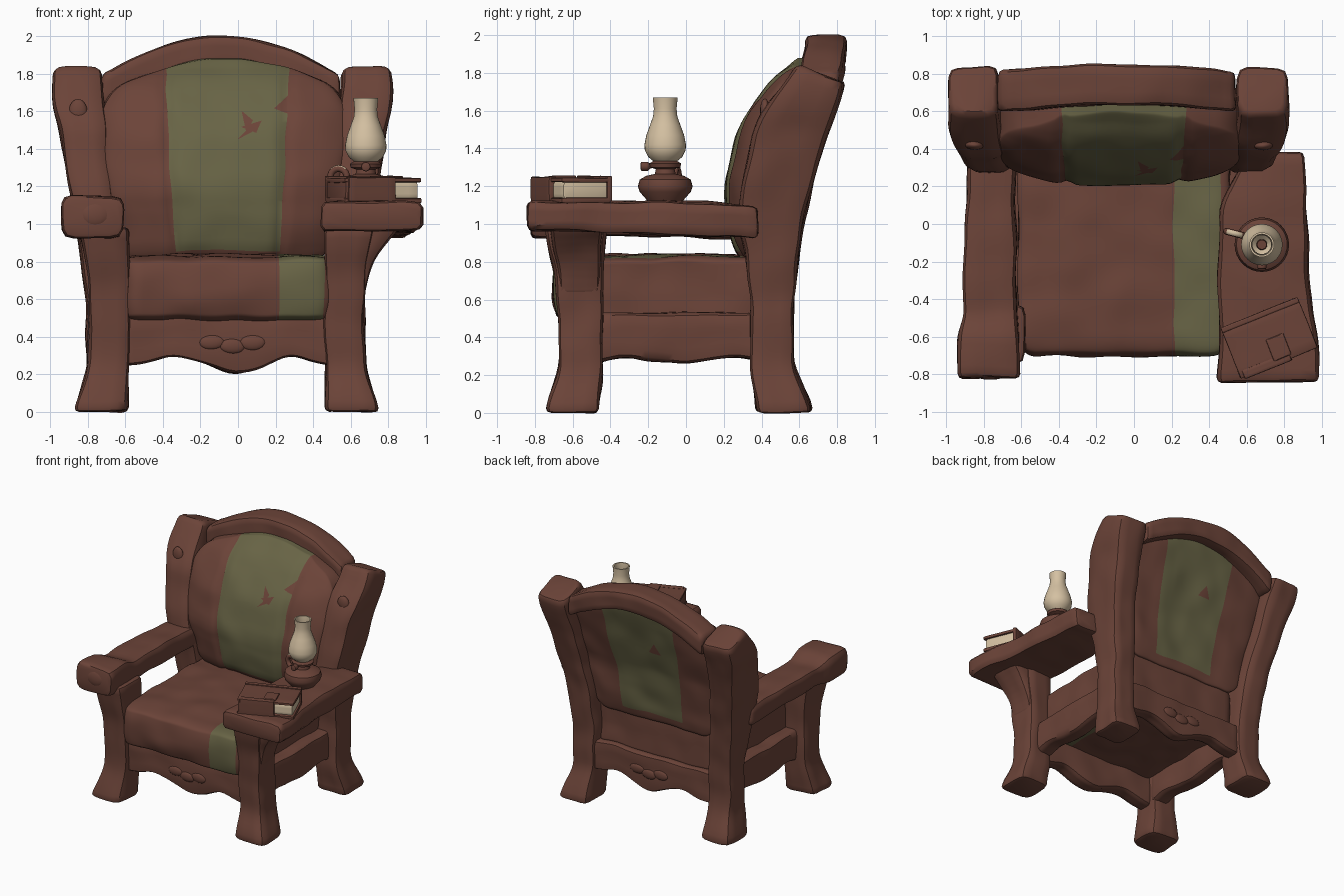
import bpy, bmesh, math
from mathutils import Vector, noise

if "Cube" in bpy.data.objects:
    bpy.data.objects.remove(bpy.data.objects["Cube"], do_unlink=True)


def material(name, rgb):
    m = bpy.data.materials.new(name)
    m.use_nodes = True
    m.diffuse_color = (*rgb, 1)
    m.node_tree.nodes["Principled BSDF"].inputs["Base Color"].default_value = (*rgb, 1)
    return m


WOOD = material("red brown", (0.148, 0.057, 0.04))
GREEN = material("olive green", (0.138, 0.127, 0.06))
CREAM = material("warm cream", (0.66, 0.53, 0.36))
CX = -0.06  # centre line of the chair


def finish(bm, name, mats, wobble=0.0, angle=40):
    bmesh.ops.recalc_face_normals(bm, faces=bm.faces)
    for v in bm.verts:
        v.co += wobble * noise.noise_vector(v.co * 5)
    me = bpy.data.meshes.new(name)
    bm.to_mesh(me)
    bm.free()
    for m in mats:
        me.materials.append(m)
    ob = bpy.data.objects.new(name, me)
    bpy.context.collection.objects.link(ob)
    bpy.ops.object.select_all(action="DESELECT")
    ob.select_set(True)
    bpy.context.view_layer.objects.active = ob
    bpy.ops.object.shade_smooth_by_angle(angle=math.radians(angle))
    return ob


def lerp(table, t):
    """Row of the table at t, straight between neighbours."""
    if t <= table[0][0]:
        return table[0][1:]
    for a, b in zip(table, table[1:]):
        if t <= b[0]:
            f = (t - a[0]) / (b[0] - a[0])
            return [p + (q - p) * f for p, q in zip(a[1:], b[1:])]
    return table[-1][1:]


def soft(table, t, d=0.05):
    rows = [lerp(table, t + k * d) for k in (-1, 0, 1)]
    return [sum(c) / 3 for c in zip(*rows)]


def beam(name, axis, table, mat=WOOD, rings=30, sides=28, power=6, edge=0.025,
         wobble=0.012, mirror=False, blend=0.04, tilt=0.0):
    """Rounded-box bar along an axis; rows are (t, low1, high1, low2, high2)."""
    bm = bmesh.new()
    t0, t1 = table[0][0], table[-1][0]
    steps = [(t0, edge), (t0 + edge * 0.3, edge * 0.3)]
    steps += [(t0 + edge + (t1 - t0 - 2 * edge) * i / rings, 0) for i in range(rings + 1)]
    steps += [(t1 - edge * 0.3, edge * 0.3), (t1, edge)]
    loops = []
    for t, inset in steps:
        a0, a1, b0, b1 = soft(table, t, blend)
        loop = []
        for k in range(sides):
            ang = math.tau * (k + 0.5) / sides
            c, s = math.cos(ang), math.sin(ang)
            r = (abs(c) ** power + abs(s) ** power) ** (-1 / power)
            p = [(a0 + a1) / 2 + c * r * ((a1 - a0) / 2 - inset),
                 (b0 + b1) / 2 + s * r * ((b1 - b0) / 2 - inset)]
            p.insert(axis, t - tilt * (t / t1) ** 6 * s * r)
            if mirror:
                p[0] = 2 * CX - p[0]
            loop.append(bm.verts.new(p))
        loops.append(loop)
    for l, m in zip(loops, loops[1:]):
        for k in range(sides):
            j = (k + 1) % sides
            bm.faces.new((l[k], l[j], m[j], m[k]))
    bm.faces.new(loops[0])
    bm.faces.new(loops[-1])
    return finish(bm, name, [mat], wobble)


def pillow(name, warp, cuts, is_green, grid=40, radius=0.25):
    """Rounded cube pushed into shape, cut along lines (x, z, x, z, reach)."""
    bm = bmesh.new()
    bmesh.ops.create_cube(bm, size=2)
    bmesh.ops.subdivide_edges(bm, edges=bm.edges[:], cuts=grid, use_grid_fill=True)
    for v in bm.verts:
        core = Vector([max(radius - 1, min(1 - radius, c)) for c in v.co])
        v.co = warp(*(core + (v.co - core).normalized() * radius))
    for x0, z0, x1, z1, reach in cuts:
        middle = Vector(((x0 + x1) / 2, (z0 + z1) / 2))
        faces = [f for f in bm.faces if (f.calc_center_median().xz - middle).length < reach]
        edges = {e for f in faces for e in f.edges}
        verts = {v for f in faces for v in f.verts}
        bmesh.ops.bisect_plane(bm, geom=[*verts, *edges, *faces], plane_co=(x0, 0, z0),
                               plane_no=(z1 - z0, 0, x0 - x1))
    for f in bm.faces:
        f.material_index = int(is_green(f.calc_center_median()))
    return finish(bm, name, [WOOD, GREEN], 0.015, 60)


def lathe(name, profile, centre, mat, sides=32):
    bm = bmesh.new()
    loops = [[bm.verts.new((centre[0] + r * math.cos(math.tau * k / sides),
                            centre[1] + r * math.sin(math.tau * k / sides), z))
              for k in range(sides)] for r, z in profile]
    for l, m in zip(loops, loops[1:]):
        for k in range(sides):
            j = (k + 1) % sides
            bm.faces.new((l[k], l[j], m[j], m[k]))
    return finish(bm, name, [mat])


def blob(name, centre, size):
    bm = bmesh.new()
    bmesh.ops.create_uvsphere(bm, u_segments=16, v_segments=10, radius=1)
    for v in bm.verts:
        v.co = Vector(centre) + Vector([a * b for a, b in zip(v.co, size)])
    return finish(bm, name, [WOOD], 0.008)


# Legs and tall back posts, which lean slightly to one side as they rise
front_leg = [(0, .465, .75, -.74, -.46), (.04, .465, .745, -.735, -.46), (.24, .465, .68, -.67, -.44),
             (.5, .455, .67, -.67, -.44), (.75, .455, .68, -.7, -.44), (.98, .455, .73, -.75, -.42)]
post = [(0, .465, .74, .37, .67), (.04, .465, .735, .37, .665), (.24, .465, .68, .34, .57),
        (.6, .465, .68, .34, .57), (.85, .48, .71, .31, .6), (1, .5, .725, .27, .62),
        (1.2, .53, .765, .29, .67), (1.5, .555, .81, .36, .75), (1.62, .565, .845, .43, .79),
        (1.72, .57, .85, .52, .83), (1.8, .58, .84, .59, .84)]
for side, flip, lean in (("left", False, -.014), ("right", True, .014)):
    beam(side + "_front_leg", 2, front_leg, mirror=flip)
    beam(side + "_back_post", 2, [(z, a + lean * z, b + lean * z, c, d) for z, a, b, c, d in post],
         rings=44, mirror=flip, tilt=.04)
    beam(side + "_apron", 1, [(-.5, .46, .6, .26, .53), (-.32, .46, .6, .3, .53), (-.2, .46, .6, .28, .53),
                              (-.03, .46, .6, .255, .53), (.15, .46, .6, .28, .53), (.28, .46, .6, .3, .53),
                              (.42, .46, .6, .27, .53)], mirror=flip)
    x = 2 * CX - .73 if flip else .69
    blob(side + "_post_boss", (x, .42, 1.6), (.05, .025, .065))

# Flared brackets under the arms
beam("wide_arm_bracket", 2, [(.62, .55, .67, -.66, -.46), (.75, .55, .7, -.68, -.46),
                             (.88, .55, .77, -.7, -.45), (1, .55, .87, -.72, -.44)])
beam("slim_arm_bracket", 2, [(.6, -.78, -.64, -.66, -.46), (.8, -.81, -.64, -.68, -.46),
                             (1, -.86, -.64, -.72, -.44)])

# Wavy aprons at the front and back
wave = [(-.62, .25), (-.52, .25), (-.42, .28), (-.34, .3), (-.24, .28), (-.14, .235), (-.03, .195),
        (.1, .23), (.2, .27), (.3, .3), (.4, .26), (.52, .25)]
for name, y0, y1, face in (("front_apron", -.63, -.5, -.625), ("back_apron", .42, .54, .535)):
    beam(name, 0, [(x, y0, y1, z, .51) for x, z in wave], power=8)
    for i, dx in enumerate((-.11, 0, .11)):
        blob(f"{name}_leaf_{i}", (-.03 + dx, face, .37 - .02 * (i == 1)), (.07, .018, .04))

# Arm rests: slim on one side, table-wide on the other
beam("slim_arm", 1, [(-.82, -.94, -.61, .92, 1.15), (-.56, -.94, -.61, .92, 1.15), (-.5, -.91, -.62, .94, 1.1),
                     (0, -.9, -.63, .93, 1.1), (.38, -.88, -.63, .92, 1.08)])
blob("slim_arm_knob", (-.76, -.8, 1.05), (.085, .03, .075))
beam("wide_arm", 1, [(-.84, .44, .98, .96, 1.12), (-.6, .45, .98, .96, 1.12), (-.3, .45, .93, .95, 1.12),
                     (.1, .46, .92, .93, 1.12), (.25, .53, .91, .93, 1.1), (.38, .6, .9, .92, 1.09)], power=9)

# Arched top rail
arch = [i * .09 - .63 for i in range(15)]
beam("top_rail", 0, [(d - .09, .63 - .08 * d * d, .85 - .1 * d * d, 1.835 - .55 * d * d, 2.0 - .53 * d * d)
                     for d in arch], rings=40)


# Seat cushion
def seat_shape(u, v, w):
    y = -.09 + .58 * v - (.035 * (1 - w * w) if v < -.5 else 0)
    return Vector((-.055 + .56 * u, y, .655 + w * (.17 + .015 * (1 - u * u) * (1 - v * v))))


pillow("seat_cushion", seat_shape, [(x, 0, x, 1, 9) for x in (.215, .455)],
       lambda c: .215 < c.x < .455 and c.y < .3, radius=.17)

# Back cushion with a torn fabric stripe
front_y = [(.78, .3), (.85, .25), (1.0, .22), (1.2, .2), (1.35, .23), (1.5, .28), (1.65, .36),
           (1.78, .46), (1.88, .6)]
rear_y = [(.78, .52), (1.2, .57), (1.5, .66), (1.88, .77)]
half_w = [(.78, .53), (1.1, .6), (1.5, .655), (1.9, .655)]
stripe = [(.85, -.33, .22), (1.8, -.39, .28)]
front_tears = [((.02, 1.6), (.085, 1.55), (.05, 1.48)), ((.135, 1.55), (.02, 1.51), (.105, 1.48)),
               ((.075, 1.52), (.0, 1.44), (.09, 1.49)), ((.285, 1.69), (.2, 1.62), (.275, 1.58))]
rear_tear = ((-.11, 1.45), (-.22, 1.44), (-.17, 1.54))


def sides_of(tri):
    return list(zip(tri, tri[1:] + tri[:1]))


def inside(c, tri):
    turn = [(q[0] - p[0]) * (c.z - p[1]) - (q[1] - p[1]) * (c.x - p[0]) > 0 for p, q in sides_of(tri)]
    return len(set(turn)) == 1


def back_shape(u, v, w):
    z = .79 + (w + 1) / 2 * (1.09 - .2 * u * u)
    x = -.07 + soft(half_w, z)[0] * u
    f, r = soft(front_y, z)[0], soft(rear_y, z)[0]
    seam = sum(math.exp(-((x - s) / .03) ** 2) for s in lerp(stripe, z))
    f += .09 * abs(u) ** 3 + .02 * seam
    return Vector((x, (f + r) / 2 + v * (r - f) / 2, z))


def back_green(c):
    left, right = lerp(stripe, c.z)
    torn = any(inside(c, t) for t in (front_tears if c.y < .5 else [rear_tear]))
    return left < c.x < right and c.z > .86 and not torn


back_cuts = [(stripe[0][k], .85, stripe[1][k], 1.8, 9) for k in (1, 2)]
back_cuts += [(*p, *q, .08) for t in (*front_tears, rear_tear) for p, q in sides_of(t)]
pillow("back_cushion", back_shape, back_cuts, back_green, grid=48, radius=.22)

# Oil lamp
LAMP = (.68, -.11)
lathe("lamp_base", [(0, 1.1), (.09, 1.11), (.1, 1.13), (.135, 1.17), (.145, 1.2), (.135, 1.235), (.1, 1.255),
                    (.055, 1.265), (.05, 1.29), (.08, 1.3), (.085, 1.32), (.06, 1.335), (.03, 1.335),
                    (.025, 1.42), (0, 1.42)], LAMP, WOOD)
lathe("lamp_glass", [(.06, 1.33), (.09, 1.355), (.108, 1.39), (.11, 1.42), (.1, 1.47), (.08, 1.525), (.064, 1.57),
                     (.06, 1.61), (.066, 1.67), (.056, 1.67), (.05, 1.6), (.07, 1.52), (.09, 1.42), (.02, 1.35)],
      LAMP, CREAM)
beam("lamp_key", 1, [(-.24, .655, .705, 1.28, 1.33), (-.2, .655, .705, 1.28, 1.33), (-.19, .67, .69, 1.295, 1.315),
                     (-.1, .67, .69, 1.295, 1.315)], power=2, edge=.008, wobble=0, blend=.005, sides=16)
bpy.ops.mesh.primitive_torus_add(major_radius=.045, minor_radius=.018, major_segments=24, minor_segments=8,
                                 location=(.535, -.05, 1.25), rotation=(math.pi / 2, 0, -.25))
handle = bpy.context.object
handle.name = "lamp_handle"
handle.data.materials.append(WOOD)
handle.data.materials.append(CREAM)
for face in handle.data.polygons:  # worn top of the handle
    face.material_index = int(face.normal.y > .6 and face.center.y > .035)
bpy.ops.object.shade_smooth()

# Thick book resting at a slant on the wide arm
for name, mat, x0, x1, y0, y1, z0, z1 in (
        ("book_lower_cover", WOOD, -.22, .22, -.14, .14, 1.11, 1.14),
        ("book_pages", CREAM, -.19, .205, -.125, .13, 1.13, 1.225),
        ("book_upper_cover", WOOD, -.22, .22, -.14, .14, 1.22, 1.245),
        ("book_spine", WOOD, -.22, .22, .12, .15, 1.12, 1.255),
        ("book_end", WOOD, -.215, -.18, -.14, .14, 1.12, 1.24),
        ("book_strap", WOOD, -.2, .07, -.15, -.1, 1.12, 1.25),
        ("book_clasp", WOOD, -.02, .08, -.12, .0, 1.235, 1.255)):
    part = beam(name, 0, [(x0, y0, y1, z0, z1), (x1, y0, y1, z0, z1)], mat, rings=8, power=12,
                edge=.006, wobble=.004)
    part.location = (.72, -.61, 0)
    part.rotation_euler.z = math.radians(22)
